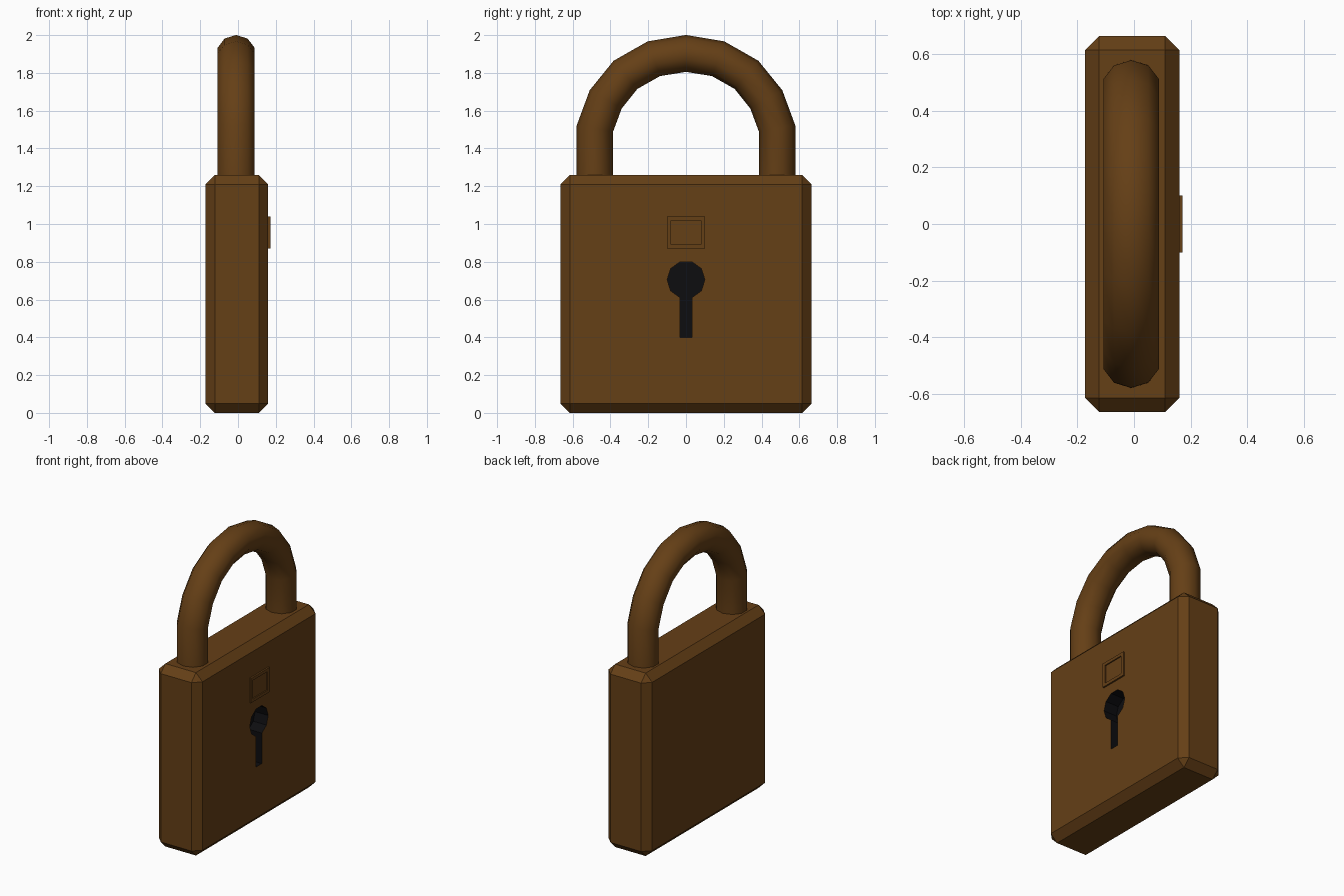
import bpy, bmesh, math
from mathutils import Vector

if "Cube" in bpy.data.objects:
    bpy.data.objects.remove(bpy.data.objects["Cube"])


def material(name, rgb):
    m = bpy.data.materials.new(name)
    m.diffuse_color = (*rgb, 1)
    m.use_nodes = True
    m.node_tree.nodes["Principled BSDF"].inputs["Base Color"].default_value = m.diffuse_color
    return m


bronze = material("bronze", (0.13, 0.05, 0.008))
black = material("black", (0.004, 0.004, 0.005))


def make_object(name, bm, mats):
    bmesh.ops.recalc_face_normals(bm, faces=bm.faces)
    me = bpy.data.meshes.new(name)
    bm.to_mesh(me)
    bm.free()
    ob = bpy.data.objects.new(name, me)
    bpy.context.collection.objects.link(ob)
    for m in mats:
        me.materials.append(m)
    return ob


def box(lo, hi):
    bm = bmesh.new()
    bmesh.ops.create_cube(bm, size=1)
    for v in bm.verts:
        v.co = Vector([(a + b) / 2 + c * (b - a) for a, b, c in zip(lo, hi, v.co)])
    return bm


# Chamfered body
bm = box((-0.173, -0.665, 0), (0.16, 0.665, 1.26))
bmesh.ops.bevel(bm, geom=bm.edges[:], offset=0.05, offset_type='OFFSET',
                segments=1, affect='EDGES', profile=0.5)
body = make_object("lock_body", bm, [bronze, black])

# Keyhole: decagon with its bottom edge pulled down into a slot
R, CZ = 0.1, 0.705
outline = []
for i in range(10):
    a = math.radians(36 * i)
    outline.append((R * math.cos(a), CZ + R * math.sin(a)))
    if i == 7:
        outline += [(-0.031, 0.4), (0.031, 0.4)]
bm = bmesh.new()
face = bm.faces.new([bm.verts.new((0.06, y, z)) for y, z in outline])
ext = bmesh.ops.extrude_face_region(bm, geom=[face])
for g in ext["geom"]:
    if isinstance(g, bmesh.types.BMVert):
        g.co.x = 0.3
for f in bm.faces:
    f.material_index = 1
cutter = make_object("keyhole_cutter", bm, [bronze, black])
cutter.hide_render = True
cutter.hide_set(True)
cut = body.modifiers.new("keyhole", 'BOOLEAN')
cut.operation = 'DIFFERENCE'
cut.solver = 'EXACT'
cut.object = cutter

# Small raised plate with a recessed centre
bm = box((0.15, -0.1, 0.87), (0.171, 0.1, 1.04))
front = max(bm.faces, key=lambda f: f.calc_center_median().x)
bmesh.ops.inset_region(bm, faces=[front], thickness=0.03)
inner = bmesh.ops.extrude_face_region(bm, geom=[front])
bmesh.ops.delete(bm, geom=[front], context='FACES_ONLY')
for g in inner["geom"]:
    if isinstance(g, bmesh.types.BMVert):
        g.co.x -= 0.008
make_object("front_plate", bm, [bronze])

# Shackle: ten-sided tube swept along a mirrored arch
half = [(0.4825, 1.2), (0.4825, 1.505), (0.425, 1.66), (0.32, 1.79), (0.17, 1.875)]
path = [Vector(p) for p in half + [(0, 1.903)] + [(-y, z) for y, z in reversed(half)]]
bm = bmesh.new()
rings = []
for i, p in enumerate(path):
    t = Vector((0, 0))
    if i > 0:
        t += (p - path[i - 1]).normalized()
    if i < len(path) - 1:
        t += (path[i + 1] - p).normalized()
    t.normalize()
    n = Vector((t.y, -t.x))
    ring = []
    for k in range(10):
        a = math.tau * k / 10
        q = p + n * 0.0975 * math.cos(a)
        ring.append(bm.verts.new((-0.01 + 0.103 * math.sin(a), q.x, q.y)))
    rings.append(ring)
for r0, r1 in zip(rings, rings[1:]):
    for k in range(10):
        j = (k + 1) % 10
        bm.faces.new((r0[k], r0[j], r1[j], r1[k]))
bm.faces.new(rings[0])
bm.faces.new(rings[-1])
for f in bm.faces:
    f.smooth = len(f.verts) == 4
make_object("shackle", bm, [bronze])
